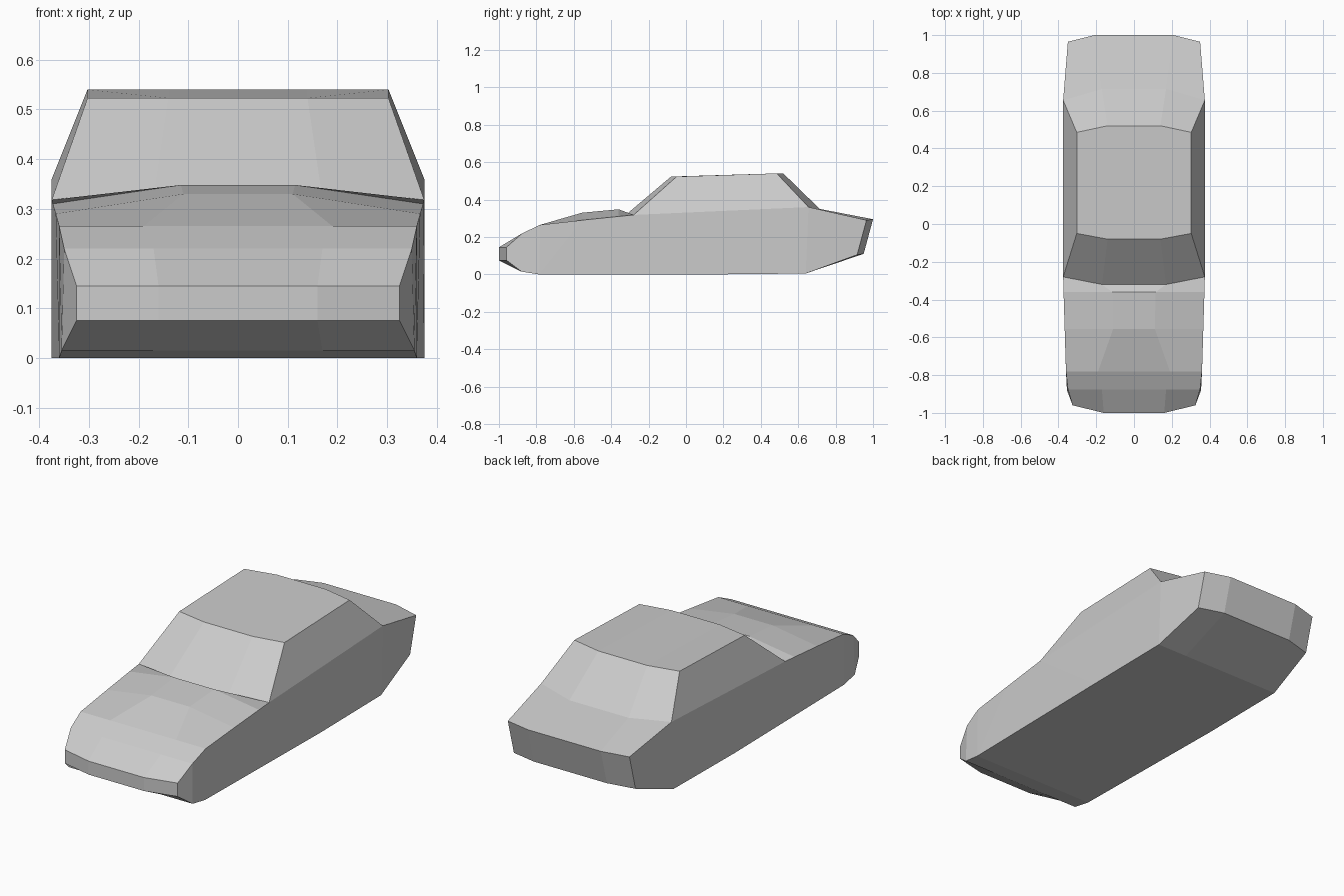
import bpy, bmesh

if "Cube" in bpy.data.objects:
    bpy.data.objects.remove(bpy.data.objects["Cube"])

# Ring of stations around the side profile, right half only:
# (inner x, inner y, inner z, outer x, outer y, outer z)
STATIONS = {
    "nose_low":    (0.16, -1.00, 0.075, 0.325, -0.96, 0.075),
    "nose_top":    (0.16, -1.00, 0.145, 0.325, -0.96, 0.145),
    "hood_lip":    (0.17, -0.875, 0.22, 0.35, -0.875, 0.22),
    "hood_front":  (0.19, -0.78, 0.265, 0.36, -0.78, 0.265),
    "hood_mid":    (0.11, -0.555, 0.33, 0.367, -0.555, 0.29),
    "hood_rear":   (0.115, -0.36, 0.348, 0.373, -0.36, 0.31),
    "screen_base": (0.17, -0.32, 0.32, 0.375, -0.28, 0.318),
    "roof_front":  (0.14, -0.08, 0.523, 0.303, -0.05, 0.523),
    "roof_rear":   (0.14, 0.52, 0.54, 0.303, 0.485, 0.54),
    "rear_base":   (0.17, 0.715, 0.35, 0.375, 0.655, 0.36),
    "tail_top":    (0.21, 1.00, 0.295, 0.35, 0.965, 0.29),
    "tail_low":    (0.21, 0.95, 0.11, 0.35, 0.915, 0.105),
    "floor_rear":  (0.20, 0.64, 0.005, 0.375, 0.64, 0.005),
    "floor_mid":   (0.20, 0.14, 0.0, 0.375, 0.14, 0.0),
    "floor_front": (0.18, -0.785, 0.0, 0.36, -0.785, 0.0),
    "chin":        (0.17, -0.88, 0.015, 0.355, -0.88, 0.015),
}

# Flank panels join the outer points of these stations
FLANKS = [
    "nose_low chin hood_lip nose_top",
    "chin floor_front hood_front hood_lip",
    "floor_front hood_mid hood_front",
    "floor_front floor_mid screen_base hood_rear hood_mid",
    "floor_mid floor_rear rear_base screen_base",
    "floor_rear tail_low tail_top rear_base",
    "screen_base rear_base roof_rear roof_front",
]

bm = bmesh.new()
rows = {}
for name, (xi, yi, zi, xo, yo, zo) in STATIONS.items():
    rows[name] = [bm.verts.new(p) for p in ((0, yi, zi), (xi, yi, zi), (xo, yo, zo))]

# Bumper, hood, glass, roof, trunk and floor skin
ring = list(rows.values())
for a, b in zip(ring, ring[1:] + ring[:1]):
    for i in range(2):
        bm.faces.new((a[i], a[i + 1], b[i + 1], b[i]))

# Side panels and side windows
for panel in FLANKS:
    bm.faces.new([rows[n][2] for n in panel.split()])

# Mirror to the left half
half = bm.verts[:] + bm.edges[:] + bm.faces[:]
bmesh.ops.mirror(bm, geom=half, axis='X', merge_dist=0.0005)
bmesh.ops.remove_doubles(bm, verts=bm.verts[:], dist=0.0005)
bmesh.ops.recalc_face_normals(bm, faces=bm.faces[:])

mesh = bpy.data.meshes.new("car_body")
bm.to_mesh(mesh)
bm.free()
bpy.context.collection.objects.link(bpy.data.objects.new("car_body", mesh))
